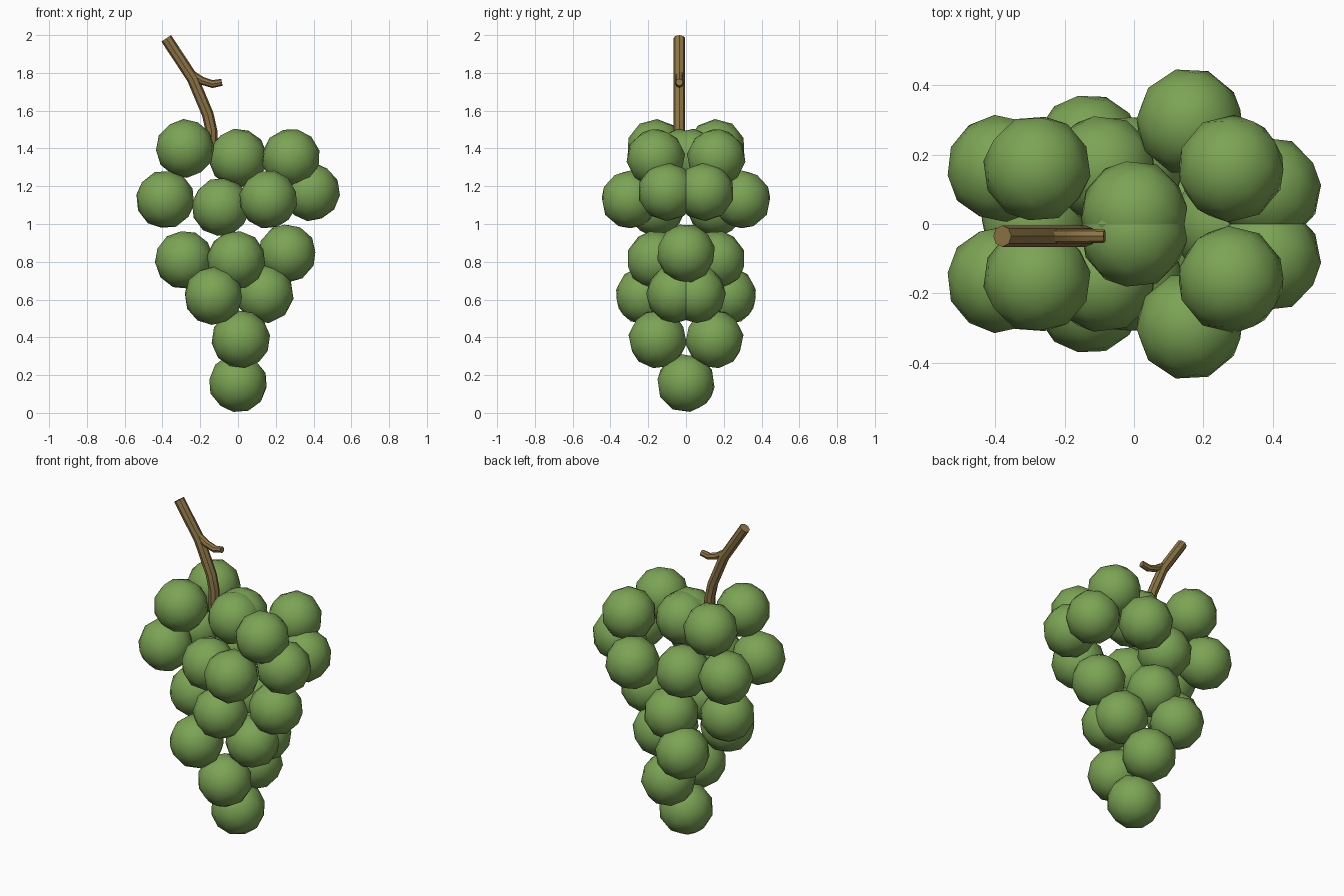
import bpy, bmesh, random
from math import tau
from mathutils import Matrix, Euler, Vector

if "Cube" in bpy.data.objects:
    bpy.data.objects.remove(bpy.data.objects["Cube"])

random.seed(4)


def material(name, color):
    m = bpy.data.materials.new(name)
    m.diffuse_color = color
    m.use_nodes = True
    m.node_tree.nodes["Principled BSDF"].inputs["Base Color"].default_value = m.diffuse_color
    return m


green = material("grape_green", (0.20, 0.37, 0.09, 1))
brown = material("stem_brown", (0.27, 0.18, 0.06, 1))


def grape(i, x, y, z, r=0.156):
    # low-poly berry, turned at random; paired berries are mirrored front to back
    me = bpy.data.meshes.new("grape")
    bm = bmesh.new()
    turn = Euler([random.uniform(0, tau) for _ in range(3)]).to_matrix().to_4x4()
    bmesh.ops.create_icosphere(bm, subdivisions=2, radius=r,
                               matrix=Matrix.Translation((x, y, z)) @ turn)
    for f in bm.faces:
        f.smooth = True
    bm.to_mesh(me)
    bm.free()
    # rest the lowest berry exactly on the ground
    low = min(v.co.z for v in me.vertices)
    if low < 0.03:
        me.transform(Matrix.Translation((0, 0, 0.005 - low)))
    me.materials.append(green)
    ob = bpy.data.objects.new(f"grape_{i:02d}", me)
    bpy.context.collection.objects.link(ob)
    if y > 0:
        mod = ob.modifiers.new("mirror", 'MIRROR')
        mod.use_axis = (False, True, False)
        mod.use_mirror_merge = False


# berries from the top row down to the tip
berries = [
    (-0.28, 0.16, 1.40), (0.00, 0.03, 1.35), (0.28, 0.16, 1.35),
    (-0.385, 0.16, 1.13), (-0.09, 0.16, 1.09), (0.16, 0.295, 1.13), (0.385, 0.10, 1.17),
    (-0.285, 0, 0.81), (-0.01, 0.16, 0.81), (0.26, 0, 0.845),
    (-0.13, 0.22, 0.62), (0.14, 0.055, 0.63),
    (0.015, 0.15, 0.39), (0, 0, 0.158),
]
for i, b in enumerate(berries, 1):
    grape(i, *b)


def branch(name, points, radius):
    # round stick swept along a path in the xz plane; points are (x, z, taper)
    cu = bpy.data.curves.new(name, 'CURVE')
    cu.dimensions = '3D'
    cu.bevel_depth = radius
    cu.bevel_resolution = 2
    cu.use_fill_caps = True
    sp = cu.splines.new('POLY')
    sp.points.add(len(points) - 1)
    for p, (x, z, t) in zip(sp.points, points):
        p.co = (x, -0.035, z, 1)
        p.radius = t
    cu.materials.append(brown)
    ob = bpy.data.objects.new(name, cu)
    bpy.context.collection.objects.link(ob)
    bpy.ops.object.select_all(action='DESELECT')
    ob.select_set(True)
    bpy.context.view_layer.objects.active = ob
    bpy.ops.object.convert(target='MESH')
    bpy.ops.object.shade_smooth_by_angle()


# main stem and side twig
branch("stem", [(-0.38, 1.983, 1), (-0.24, 1.77, 1), (-0.16, 1.58, 1),
                (-0.14, 1.49, 1), (-0.14, 1.36, 1)], 0.031)
branch("twig", [(-0.24, 1.79, 1), (-0.19, 1.758, 1), (-0.135, 1.741, 1),
                (-0.085, 1.75, 0.9)], 0.021)
